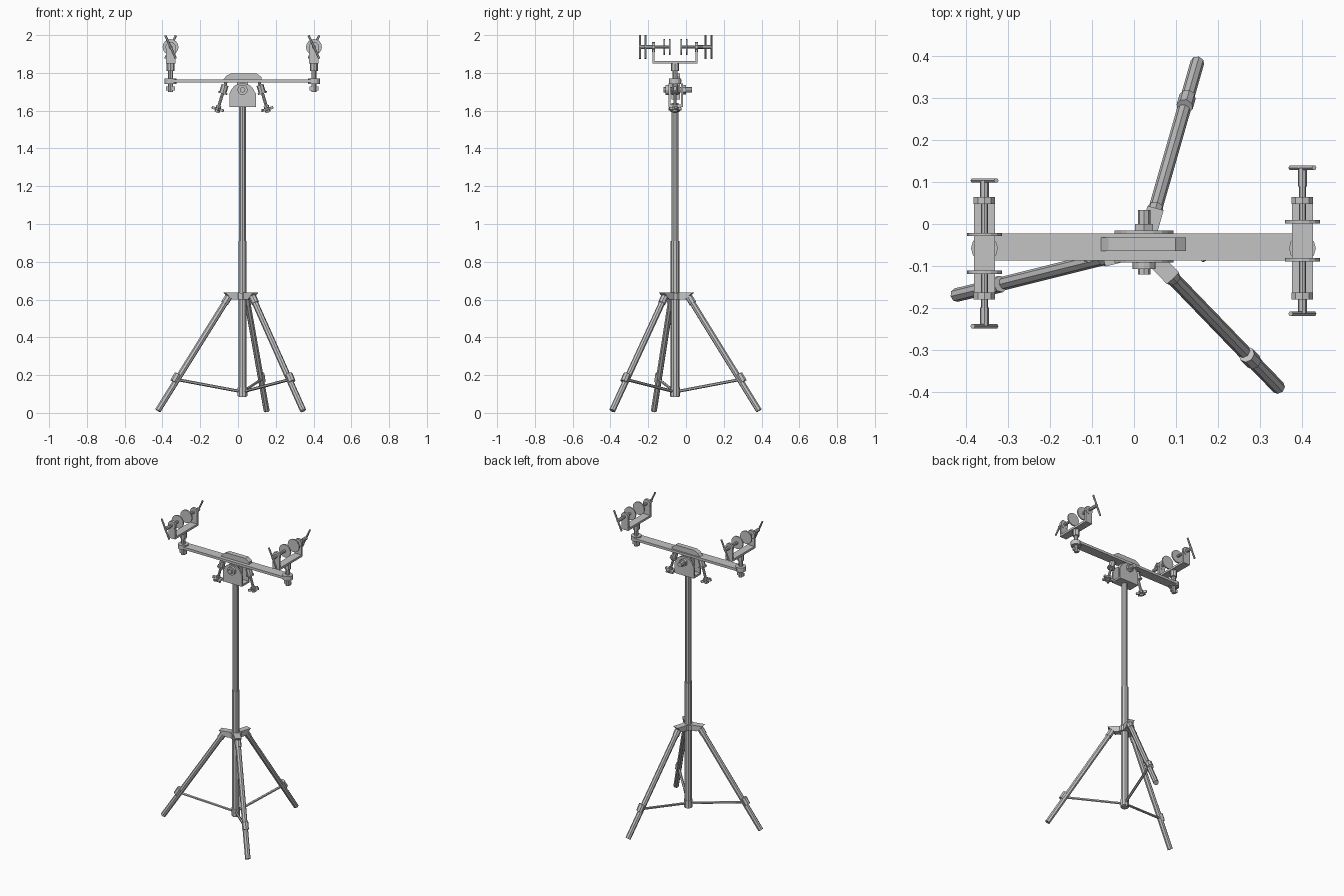
import bpy, bmesh, math
from mathutils import Vector, Matrix

cube = bpy.data.objects.get("Cube")
if cube:
    bpy.data.objects.remove(cube, do_unlink=True)

metal = bpy.data.materials.new("grey metal")
metal.use_nodes = True
GREY = (0.55, 0.55, 0.55, 1)
metal.diffuse_color = GREY
metal.node_tree.nodes["Principled BSDF"].inputs["Base Color"].default_value = GREY

CX, CY = 0.024, -0.058      # mast axis


def finish(name, bm):
    bmesh.ops.recalc_face_normals(bm, faces=bm.faces)
    mesh = bpy.data.meshes.new(name)
    bm.to_mesh(mesh)
    bm.free()
    mesh.materials.append(metal)
    ob = bpy.data.objects.new(name, mesh)
    bpy.context.collection.objects.link(ob)
    return ob


def rod(name, a, b, r, sides=8, r2=None):
    a, b = Vector(a), Vector(b)
    d = b - a
    bm = bmesh.new()
    m = Matrix.Translation((a + b) / 2) @ d.to_track_quat('Z', 'Y').to_matrix().to_4x4()
    bmesh.ops.create_cone(bm, cap_ends=True, segments=sides, radius1=r,
                          radius2=r if r2 is None else r2, depth=d.length, matrix=m)
    return finish(name, bm)


def box(name, lo, hi):
    lo, hi = Vector(lo), Vector(hi)
    bm = bmesh.new()
    m = Matrix.Translation((lo + hi) / 2) @ Matrix.Diagonal((*(hi - lo), 1))
    bmesh.ops.create_cube(bm, size=1, matrix=m)
    return finish(name, bm)


def prism(name, profile, origin, angle, half):
    """Extrude a (radial, z) profile sideways, turned about z by angle."""
    bm = bmesh.new()
    face = bm.faces.new([bm.verts.new((u, -half, z)) for u, z in profile])
    ext = bmesh.ops.extrude_face_region(bm, geom=[face])
    verts = [v for v in ext["geom"] if isinstance(v, bmesh.types.BMVert)]
    bmesh.ops.translate(bm, verts=verts, vec=(0, 2 * half, 0))
    bm.transform(Matrix.Translation(origin) @ Matrix.Rotation(angle, 4, 'Z'))
    return finish(name, bm)


def star_knob(name, centre, axis):
    """Five-lobed hand knob."""
    bm = bmesh.new()
    ring = []
    for i in range(20):
        r = 0.034 if i % 4 < 2 else 0.021
        t = math.tau * i / 20
        ring.append(bm.verts.new((r * math.cos(t), r * math.sin(t), -0.007)))
    ext = bmesh.ops.extrude_face_region(bm, geom=[bm.faces.new(ring)])
    verts = [v for v in ext["geom"] if isinstance(v, bmesh.types.BMVert)]
    bmesh.ops.translate(bm, verts=verts, vec=(0, 0, 0.014))
    bm.transform(Matrix.Translation(centre) @ axis.to_track_quat('Z', 'Y').to_matrix().to_4x4())
    return finish(name, bm)


def on_mast(name, z0, z1, r, sides=10):
    return rod(name, (CX, CY, z0), (CX, CY, z1), r, sides)


# Mast tubes and collars
on_mast("lower_mast", 0.085, 0.91, 0.023)
on_mast("upper_mast", 0.90, 1.64, 0.019)
on_mast("foot_collar", 0.09, 0.135, 0.027)
on_mast("leg_hub", 0.60, 0.635, 0.036)

# Three legs with hinge brackets and braces
for i in range(3):
    ang = math.radians(74 + 120 * i)

    def at(r, z):
        return (CX + r * math.cos(ang), CY + r * math.sin(ang), z)

    rod(f"leg_{i}", at(0.078, 0.61), at(0.462, 0.012), 0.0165)
    rod(f"leg_socket_{i}", at(0.076, 0.615), at(0.098, 0.58), 0.020)
    prism(f"leg_bracket_{i}", [(0.02, 0.60), (0.06, 0.60), (0.10, 0.637), (0.02, 0.637)],
          (CX, CY, 0), ang, 0.02)
    rod(f"brace_{i}", at(0.02, 0.115), at(0.36, 0.177), 0.008, 6)
    rod(f"brace_clip_{i}", at(0.352, 0.205), at(0.376, 0.165), 0.020)

# Tilting head: two cheek plates, floor and pivot bolt
cheek = [(-0.07, 1.62), (0.07, 1.62), (0.07, 1.69)]
cheek += [(0.06 * math.cos(t * math.pi / 8), 1.70 + 0.045 * math.sin(t * math.pi / 8))
          for t in range(1, 8)]
cheek.append((-0.07, 1.69))
for name, y in (("front_cheek", -0.087), ("rear_cheek", -0.021)):
    prism(name, cheek, (CX, y, 0), 0, 0.005)
box("head_floor", (CX - 0.07, -0.09, 1.62), (CX + 0.07, -0.02, 1.632))
box("tilt_block", (CX - 0.03, -0.078, 1.66), (CX + 0.03, -0.032, 1.75))
rod("pivot_bolt", (CX, -0.12, 1.71), (CX, 0.033, 1.71), 0.015)
rod("pivot_front_head", (CX, -0.108, 1.71), (CX, -0.092, 1.71), 0.027, 12)
rod("pivot_rear_nut", (CX, -0.016, 1.71), (CX, 0.0, 1.71), 0.025, 6)

# Cross arm and raised spine plate
box("cross_arm", (-0.35, -0.087, 1.748), (0.395, -0.023, 1.764))
prism("arm_spine", [(-0.104, 1.762), (0.10, 1.762), (0.10, 1.778), (0.075, 1.797),
                    (-0.06, 1.797), (-0.085, 1.785)], (CX, -0.048, 0), 0, 0.016)

# Tilt adjusting screws with star knobs
for side, name in ((-1, "right"), (1, "left")):
    top = Vector((CX + side * 0.088, CY, 1.75))
    low = Vector((CX + side * 0.136, CY, 1.59))
    axis = (low - top).normalized()
    rod(f"{name}_tilt_screw", top, low, 0.008)
    rod(f"{name}_tilt_sleeve", top + axis * 0.015, top + axis * 0.055, 0.019)
    rod(f"{name}_tilt_washer", top + axis * 0.055, top + axis * 0.063, 0.025)
    star_knob(f"{name}_tilt_knob", top + axis * 0.148, axis)
    rod(f"{name}_tilt_knob_hub", top + axis * 0.13, top + axis * 0.165, 0.014)

# Two forks, each holding a pair of opposed clamp discs
for name, x, shift in (("right", -0.357, -0.012), ("left", 0.402, 0.018)):
    rod(f"{name}_fork_clamp", (x, CY, 1.742), (x, CY, 1.771), 0.032, 12)
    rod(f"{name}_fork_stem", (x, CY, 1.70), (x, CY, 1.82), 0.013)
    rod(f"{name}_fork_sleeve", (x, CY, 1.81), (x, CY, 1.855), 0.021)
    box(f"{name}_fork_nut_wing", (x - 0.023, CY - 0.007, 1.708), (x + 0.023, CY + 0.007, 1.728))
    box(f"{name}_fork_base", (x - 0.025, -0.177, 1.85), (x + 0.025, 0.061, 1.864))
    for end, s in (("front", -1), ("rear", 1)):
        y = CY + s * 0.114
        label = f"{name}_{end}"
        box(f"{label}_upright", (x - 0.025, y - 0.006, 1.85), (x + 0.025, y + 0.006, 1.925))
        rod(f"{label}_boss", (x, y - 0.008, 1.937), (x, y + 0.008, 1.937), 0.027, 10)
        disc_y = CY + shift + s * 0.045
        grip_y = CY + shift + s * 0.174
        rod(f"{label}_screw", (x, disc_y, 1.937), (x, grip_y, 1.937), 0.0085)
        rod(f"{label}_screw_collar", (x, grip_y - s * 0.045, 1.937),
            (x, grip_y, 1.937), 0.011)
        rod(f"{label}_disc", (x, disc_y - 0.004, 1.937), (x, disc_y + 0.004, 1.937), 0.042, 16)
        rod(f"{label}_handle", (x - s * 0.028, grip_y, 1.876),
            (x + s * 0.028, grip_y, 1.998), 0.006, 6)
